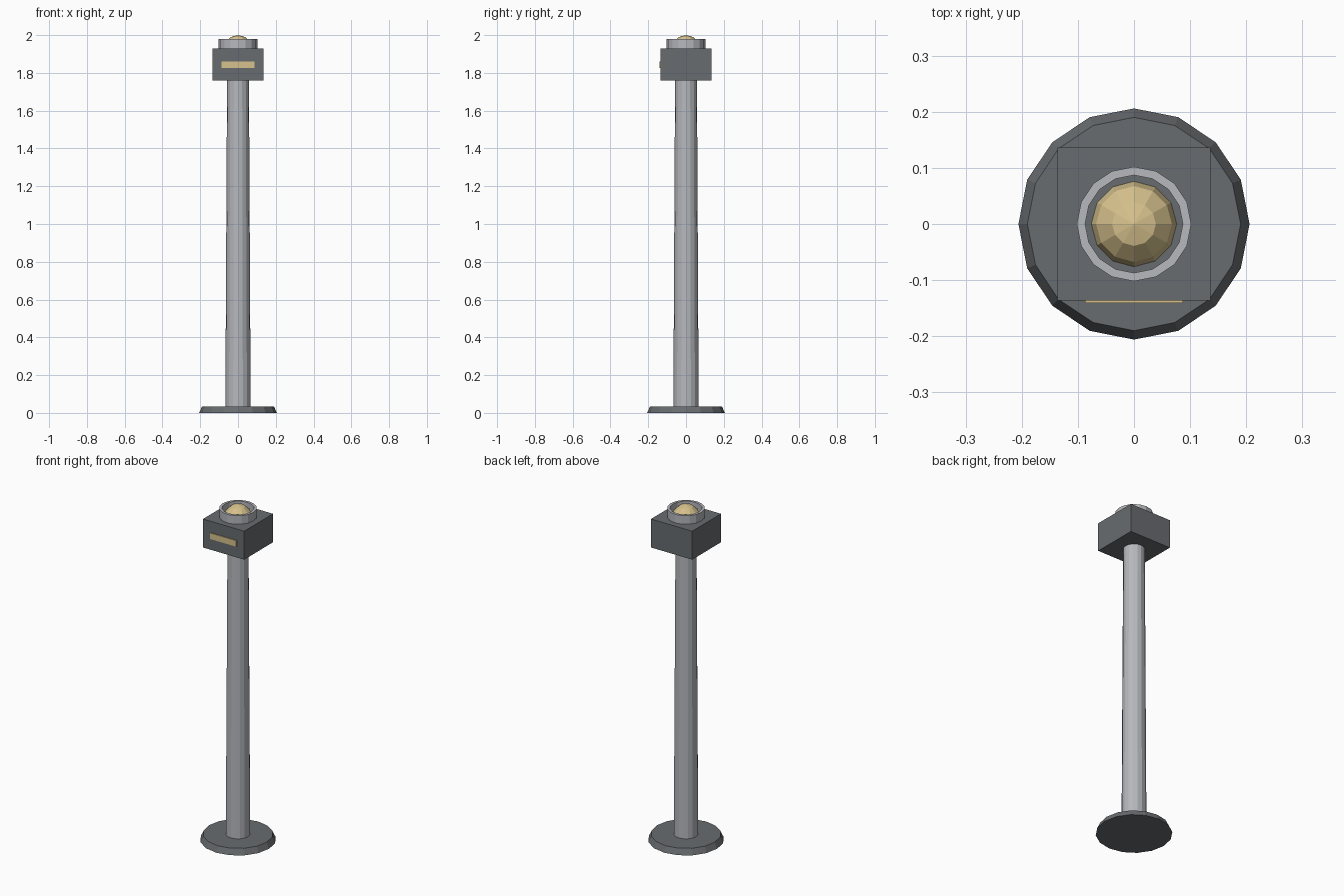
import bpy, bmesh
from math import sin, cos, pi

cube = bpy.data.objects.get("Cube")
if cube:
    bpy.data.objects.remove(cube, do_unlink=True)


def material(name, rgb):
    m = bpy.data.materials.new(name)
    m.use_nodes = True
    m.diffuse_color = (*rgb, 1)
    m.node_tree.nodes["Principled BSDF"].inputs["Base Color"].default_value = (*rgb, 1)
    return m


dark = material("dark grey metal", (0.14, 0.15, 0.16))
light = material("light grey metal", (0.47, 0.48, 0.51))
amber = material("warm amber lamp", (0.68, 0.54, 0.27))


def finish(name, bm, mat):
    bmesh.ops.recalc_face_normals(bm, faces=bm.faces)
    mesh = bpy.data.meshes.new(name)
    bm.to_mesh(mesh)
    bm.free()
    mesh.materials.append(mat)
    obj = bpy.data.objects.new(name, mesh)
    bpy.context.collection.objects.link(obj)
    return obj


def lathe(name, profile, mat, sides=16, closed=False):
    """Spin (radius, z) points about z; open profiles get flat caps."""
    bm = bmesh.new()
    rings = [[bm.verts.new((r * cos(2 * pi * i / sides), r * sin(2 * pi * i / sides), z))
              for i in range(sides)] for r, z in profile]
    pairs = list(zip(rings, rings[1:]))
    if closed:
        pairs.append((rings[-1], rings[0]))
    else:
        bm.faces.new(rings[0])
        bm.faces.new(rings[-1])
    for a, b in pairs:
        for i in range(sides):
            j = (i + 1) % sides
            bm.faces.new((a[i], a[j], b[j], b[i]))
    return finish(name, bm, mat)


def box(name, size, centre, mat):
    bm = bmesh.new()
    bmesh.ops.create_cube(bm, size=1)
    bmesh.ops.scale(bm, vec=size, verts=bm.verts)
    bmesh.ops.translate(bm, vec=centre, verts=bm.verts)
    return finish(name, bm, mat)


# Foot and tapering post
lathe("base_plate", [(0.206, 0), (0.19, 0.035)], dark)
lathe("post", [(0.067, 0.035), (0.058, 1.76)], light)

# Square head with a thin lit strip on the front
box("head", (0.272, 0.272, 0.17), (0, 0, 1.844), dark)
box("front_strip", (0.174, 0.007, 0.036), (0, -0.1375, 1.843), amber)

# Hollow collar around the lamp
lathe("collar", [(0.102, 1.925), (0.102, 1.98), (0.087, 1.98), (0.087, 1.925)],
      light, closed=True)

# Faceted lamp globe, half sunk into the head
bm = bmesh.new()
bmesh.ops.create_uvsphere(bm, u_segments=12, v_segments=6, radius=0.078)
bmesh.ops.translate(bm, vec=(0, 0, 1.922), verts=bm.verts)
finish("lamp", bm, amber)
